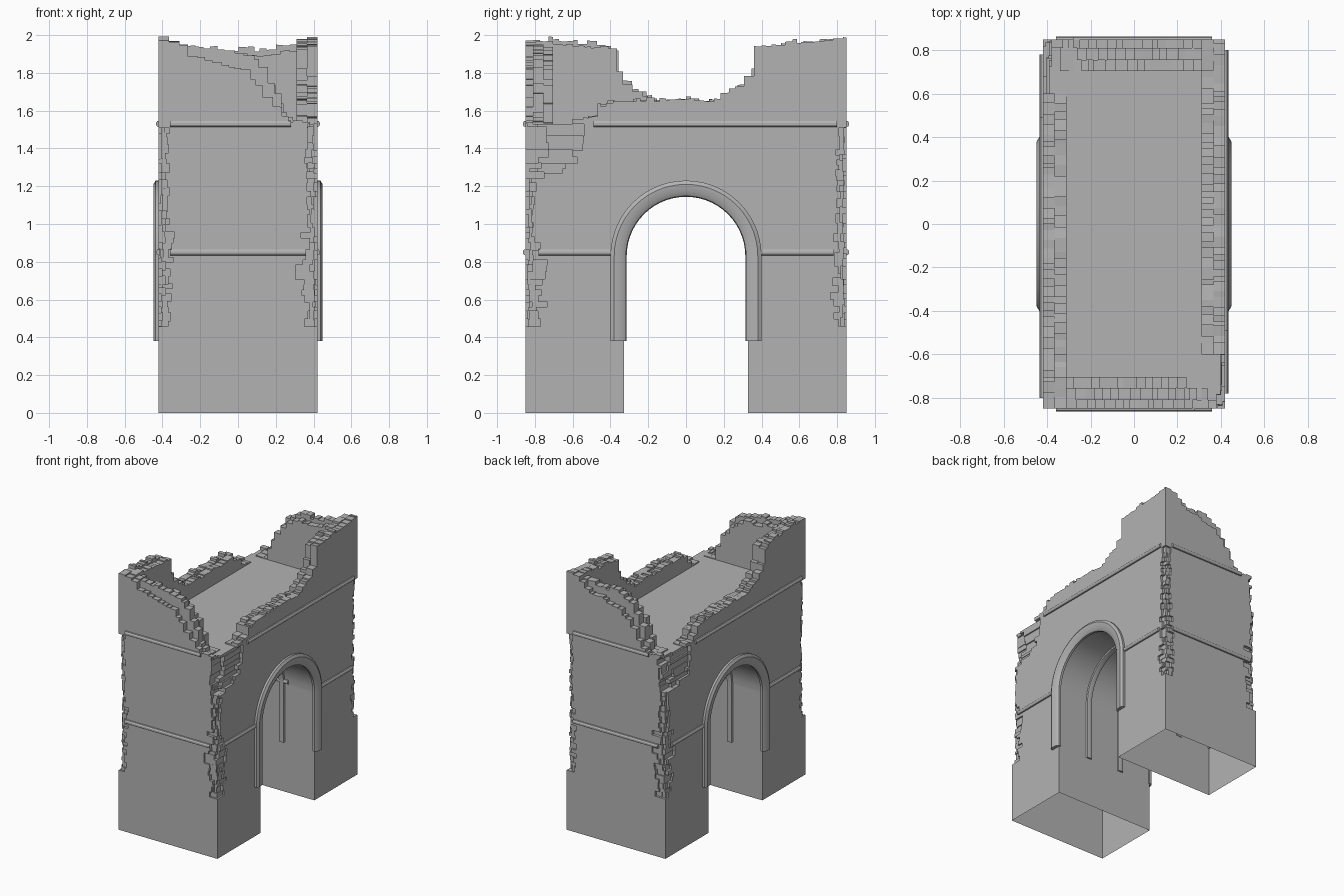
import bpy, bmesh, math, random
from mathutils import Vector

if "Cube" in bpy.data.objects:
    bpy.data.objects.remove(bpy.data.objects["Cube"])

random.seed(7)
HX, HY = 0.42, 0.85        # half width and half depth of the tower
FLOOR, SPRING, R = 1.53, 0.83, 0.328
stone = bpy.data.materials.new("dark_stone")
stone.diffuse_color = (0.45, 0.45, 0.45, 1)
stone.use_nodes = True
stone.node_tree.nodes["Principled BSDF"].inputs["Base Color"].default_value = stone.diffuse_color


def finish(name, bm, smooth=False):
    me = bpy.data.meshes.new(name)
    bm.to_mesh(me)
    bm.free()
    me.materials.append(stone)
    ob = bpy.data.objects.new(name, me)
    bpy.context.collection.objects.link(ob)
    if smooth:
        bpy.context.view_layer.objects.active = ob
        ob.select_set(True)
        bpy.ops.object.shade_smooth_by_angle(angle=math.radians(30))
        ob.select_set(False)
    return ob


def loft(name, rings, smooth=False):
    """Skin a list of closed rings of points and cap both ends."""
    bm = bmesh.new()
    vs = [[bm.verts.new(p) for p in ring] for ring in rings]
    n = len(rings[0])
    for a, b in zip(vs, vs[1:]):
        for i in range(n):
            j = (i + 1) % n
            bm.faces.new((a[i], a[j], b[j], b[i]))
    bm.faces.new(vs[0])
    bm.faces.new(vs[-1])
    bmesh.ops.recalc_face_normals(bm, faces=bm.faces)
    return finish(name, bm, smooth)


def add_box(bm, lo, hi):
    lo, hi = [min(a, b) for a, b in zip(lo, hi)], [max(a, b) for a, b in zip(lo, hi)]
    for v in bmesh.ops.create_cube(bm, size=1)['verts']:
        v.co = Vector([(lo[i] + hi[i]) / 2 + v.co[i] * (hi[i] - lo[i]) for i in range(3)])


def interp(pts, t):
    for (a, za), (b, zb) in zip(pts, pts[1:]):
        if t <= b:
            return za + (zb - za) * max(0, t - a) / (b - a)
    return pts[-1][1]


def arch_path(r, z0, n=28):
    arc = [(r * math.cos(math.pi * i / n), SPRING + r * math.sin(math.pi * i / n)) for i in range(n + 1)]
    return [(r, z0)] + arc + [(-r, z0)]


# Tower body with arched passage
outline = arch_path(R, 0) + [(-HY, 0), (-HY, FLOOR), (HY, FLOOR), (HY, 0)]
body = loft("tower_body", [[(x, y, z) for y, z in outline] for x in (-HX, HX)])

# Broken brickwork cut out of the corners
bm = bmesh.new()
U = random.uniform
for sx in (-1, 1):
    for sy in (-1, 1):
        broken = sx * sy < 0          # the two corners whose parapet has fallen
        z, end = 0.46, 1.58 if broken else 1.5
        while z < end:
            h = U(0.022, 0.045)

            def cut(wx, wy):
                add_box(bm, (sx * (HX - wx), sy * (HY - wy), z - U(0.001, 0.003)),
                        (sx * (HX + 0.05), sy * (HY + 0.05), z + h + U(0.001, 0.003)))
            cut(U(0.008, 0.04), U(0.008, 0.04))
            wide = 0.12 if z < 0.93 and broken else 0.085 if z < 0.93 else 0.06
            cut(U(0.03, wide), U(0.01, 0.022))
            cut(U(0.01, 0.022), U(0.03, wide))
            if broken and z > 1.24:
                cut(U(0.015, 0.03), interp([(1.24, 0.1), (1.31, 0.27), (1.55, 0.33)], z) + U(-0.04, 0.03))
                cut(U(0.03, 0.07), U(0.04, 0.15))
            z += h
cutter = finish("corner_cutter", bm)
cutter.hide_render = True
mod = body.modifiers.new("corner_damage", 'BOOLEAN')
mod.operation, mod.solver, mod.use_self, mod.object = 'DIFFERENCE', 'EXACT', True, cutter
bpy.context.view_layer.objects.active = body
bpy.ops.object.modifier_apply(modifier=mod.name)
bpy.data.objects.remove(cutter)

# Open underside, smooth passage vault
bm = bmesh.new()
bm.from_mesh(body.data)
bmesh.ops.delete(bm, geom=[f for f in bm.faces if f.calc_center_median().z < 0.001], context='FACES')
for f in bm.faces:
    c = f.calc_center_median()
    f.smooth = abs(c.y) < R and SPRING < c.z < 1.2 and abs(f.normal.x) < 0.1
for e in bm.edges:
    if len(e.link_faces) == 2 and e.calc_face_angle(0) > 0.5:
        e.smooth = False
bm.to_mesh(body.data)
bm.free()


def ragged_wall(name, pts, d0, d1, along_y, s, dz=0.0):
    """Wall layer with a stepped brick top; s=-1 turns it half round."""
    t, end = pts[0][0], pts[-1][0]
    top = []
    while t < end - 0.001:
        w = U(0.02, 0.055)
        t2 = end if end - t - w < 0.02 else t + w
        z = min(2.0, max(FLOOR + 0.006, interp(pts, (t + t2) / 2) + dz + U(-0.016, 0.014)))
        top += [(t, z), (t2, min(2.0, z + U(-0.004, 0.004)))]
        t = t2
    poly = [(pts[0][0], FLOOR)] + top + [(end, FLOOR)]
    loft(name, [[(s * d, s * a, z) if along_y else (s * a, s * d, z) for a, z in poly] for d in (d0, d1)])


# Ruined parapet: layered walls, repeated half a turn round
side = [(-0.6, 1.54), (-0.5, 1.56), (-0.46, 1.63), (-0.38, 1.66), (0.18, 1.665), (0.27, 1.73),
        (0.34, 1.79), (0.37, 1.86), (0.38, 1.95), (0.6, 1.97), (HY, 1.99)]
front_out = [(-0.31, 1.95), (-0.22, 1.89), (-0.1, 1.85), (0.04, 1.82), (0.1, 1.75),
             (0.17, 1.66), (0.24, 1.57), (0.28, 1.54), (0.38, 1.54)]
front_in = [(-0.31, 1.96), (-0.15, 1.93), (0.0, 1.92), (0.1, 1.86), (0.17, 1.77),
            (0.22, 1.68), (0.25, 1.57), (0.29, 1.54), (0.34, 1.54)]
for s, tag in ((1, "a"), (-1, "b")):
    ragged_wall("parapet_side_outer_" + tag, side, HX, 0.365, True, s)
    ragged_wall("parapet_side_inner_" + tag, side, 0.365, 0.31, True, s, -0.012)
    ragged_wall("parapet_end_outer_" + tag, front_out, -HY, -0.81, False, s)
    ragged_wall("parapet_end_middle_" + tag, front_in, -0.81, -0.755, False, s)
    ragged_wall("parapet_end_inner_" + tag, front_in, -0.755, -0.705, False, s, -0.03)

# Horizontal bead mouldings
BEAD = [(-0.006, -0.017), (0.008, -0.014), (0.014, -0.005), (0.014, 0.005), (0.008, 0.014), (-0.006, 0.017)]


def ledge(name, base, a, b, z, along_y):
    sg = 1 if base > 0 else -1
    loft(name, [[(base + sg * o, t, z + h) if along_y else (t, base + sg * o, z + h)
                 for o, h in BEAD] for t in (a, b)])


for s, tag in ((1, "a"), (-1, "b")):
    ledge("upper_side_ledge_" + tag, s * HX, s * -0.49, s * 0.80, FLOOR, True)
    ledge("upper_end_ledge_" + tag, s * -HY, s * -0.36, s * 0.28, FLOOR, False)
    ledge("lower_end_ledge_" + tag, s * -HY, -0.36, 0.36, 0.85, False)
    for q, side_tag in ((1, "near"), (-1, "far")):
        ledge(f"lower_side_ledge_{side_tag}_{tag}", s * HX, q * 0.39, q * 0.78, 0.85, True)


# Arch surrounds on both faces, and two ribs inside the passage
def arch_band(name, section):
    paths = [arch_path(r, 0.38) for r, x in section]
    rings = [[(x, *p[i]) for (r, x), p in zip(section, paths)] for i in range(len(paths[0]))]
    loft(name, rings, smooth=True)


for s, tag in ((1, "right"), (-1, "left")):
    arch_band("arch_surround_" + tag, [(r, s * x) for r, x in (
        (0.318, 0.412), (0.318, 0.43), (0.34, 0.444), (0.38, 0.448), (0.4, 0.436), (0.4, 0.412))])
    arch_band("passage_rib_" + tag, [(r, s * x) for r, x in (
        (0.332, 0.12), (0.318, 0.125), (0.314, 0.145), (0.318, 0.165), (0.332, 0.17))])

# Short moulding on the back wall of the passage
loft("passage_ledge", [[(x, R - o, 0.85 + h) for o, h in BEAD] for x in (-0.2, 0.2)])
